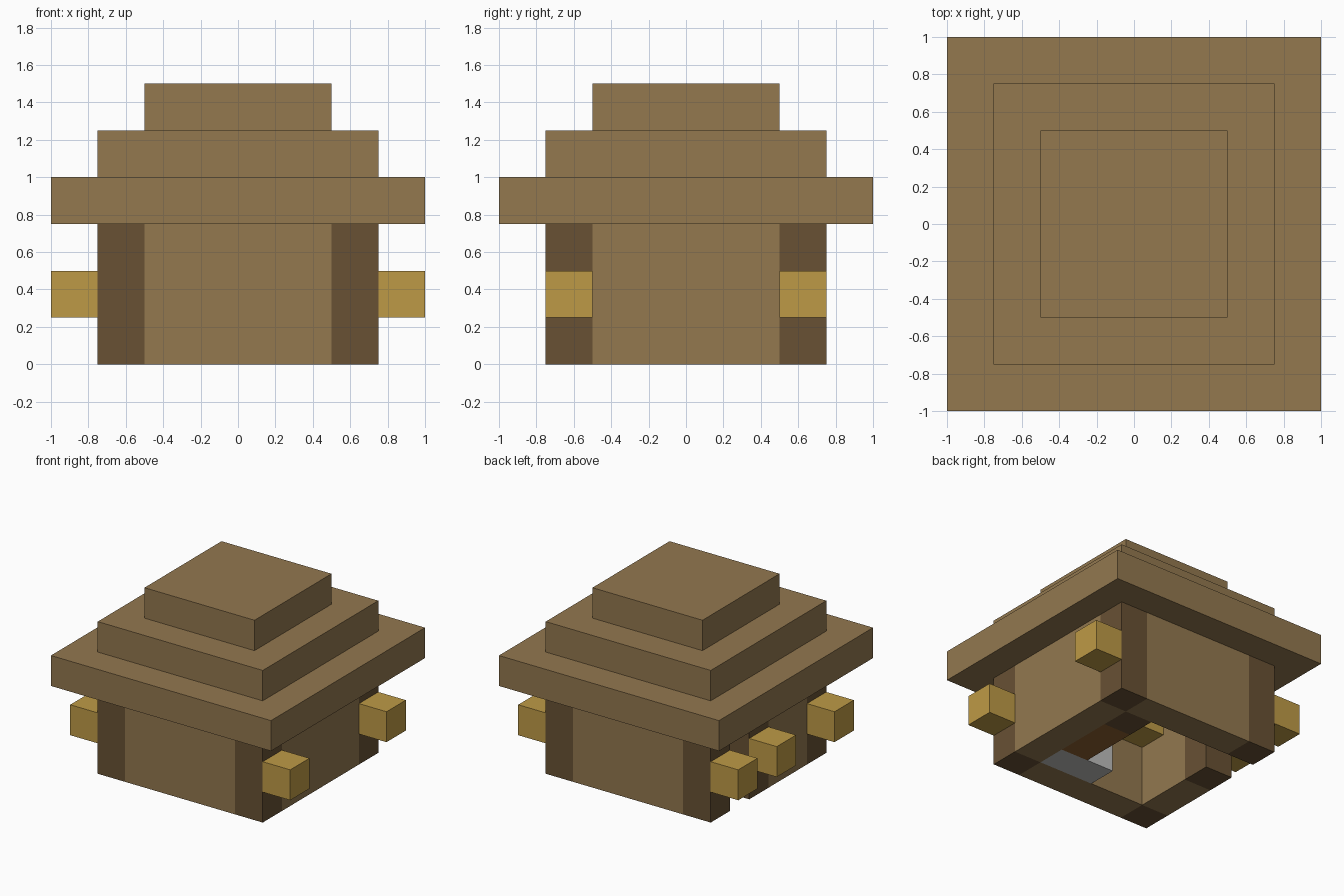
import bpy
import bmesh
from mathutils import Vector

cube = bpy.data.objects.get("Cube")
if cube:
    bpy.data.objects.remove(cube, do_unlink=True)


def linear(c):
    c /= 255
    return c / 12.92 if c <= 0.04045 else ((c + 0.055) / 1.055) ** 2.4


def material(name, *rgb):
    colour = [linear(c) for c in rgb] + [1]
    mat = bpy.data.materials.new(name)
    mat.use_nodes = True
    mat.diffuse_color = colour
    mat.node_tree.nodes["Principled BSDF"].inputs["Base Color"].default_value = colour
    return mat


wood = material("wood brown", 147, 120, 79)
dark = material("dark timber", 104, 81, 52)
gold = material("lamp gold", 190, 154, 70)
stone = material("pale stone", 190, 190, 188)
russet = material("russet wood", 142, 96, 48)

U = 0.25  # one block


def box(name, mat, low, high):
    """Box between two corners, measured in blocks."""
    low, high = Vector(low) * U, Vector(high) * U
    bm = bmesh.new()
    bmesh.ops.create_cube(bm, size=1)
    for v in bm.verts:
        v.co = [(a + b) / 2 + c * (b - a) for a, b, c in zip(low, high, v.co)]
    mesh = bpy.data.meshes.new(name)
    bm.to_mesh(mesh)
    bm.free()
    mesh.materials.append(mat)
    obj = bpy.data.objects.new(name, mesh)
    bpy.context.collection.objects.link(obj)
    return obj


def block(name, mat, x, y, z, height=1):
    return box(name, mat, (x, y, z), (x + 1, y + 1, z + height))


# Stepped roof
for name, half, z in (("roof_eaves", 4, 3), ("roof_middle", 3, 4), ("roof_cap", 2, 5)):
    box(name, wood, (-half, -half, z), (half, half, z + 1))

# Corner posts, plus one post beside the doorway
for x in (-3, 2):
    for y in (-3, 2):
        block("corner_post", dark, x, y, 0, 3)
block("door_post", dark, -3, 0, 0, 3)

# Walls; the right one stops short for the doorway
box("front_wall", wood, (-2, -3, 0), (2, -2, 3))
box("back_wall", wood, (-2, 2, 0), (2, 3, 3))
box("left_wall", wood, (2, -2, 0), (3, 2, 3))
box("right_wall", wood, (-3, -2, 0), (-2, 0, 3))

# Lamps on the outside of the posts and one in an inner corner
for x, y in ((3, -3), (3, 2), (-4, -3), (-4, 0), (-4, 2)):
    block("outer_lamp", gold, x, y, 1)
block("inner_lamp", gold, -2, -2, 2)

# Furniture along the inner walls
box("stone_bench", stone, (0, -2, 0), (2, -1, 1))
box("wooden_chest", russet, (1, -1, 0), (2, 1, 1))
block("corner_stand", dark, 1, 1, 0)
